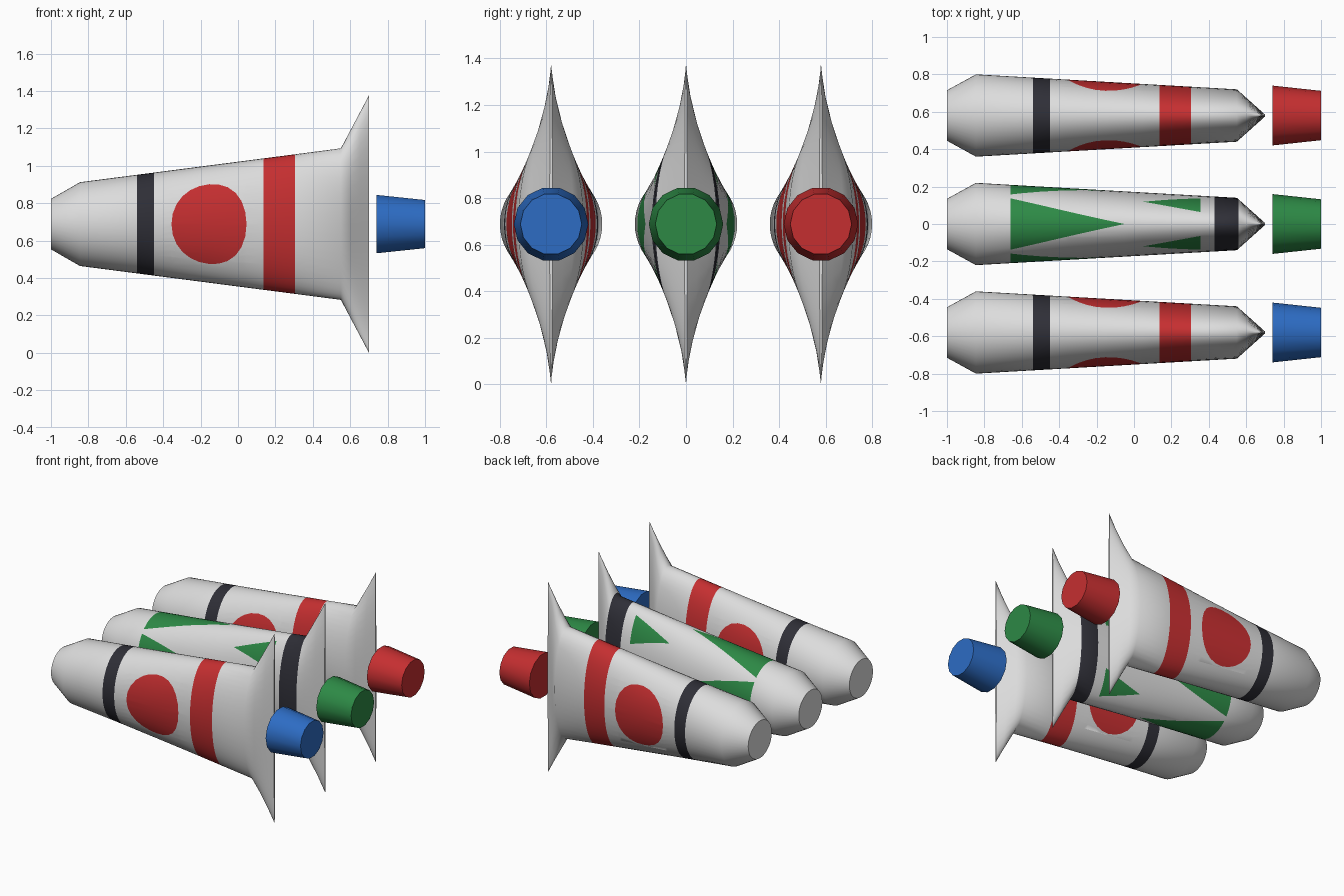
import bpy, bmesh, math
from math import pi, sin, cos, radians
from mathutils import Vector

if "Cube" in bpy.data.objects:
    bpy.data.objects.remove(bpy.data.objects["Cube"])

ZC = 0.688          # height of the tube axes
SEGS = 48


def material(name, rgb):
    m = bpy.data.materials.new(name)
    m.diffuse_color = (*rgb, 1)
    m.use_nodes = True
    m.node_tree.nodes["Principled BSDF"].inputs["Base Color"].default_value = m.diffuse_color
    return m


white = material("white", (0.72, 0.72, 0.72))
red = material("red", (0.56, 0.028, 0.03))
green = material("green", (0.026, 0.25, 0.06))
blue = material("blue", (0.026, 0.15, 0.55))
dark = material("charcoal", (0.028, 0.028, 0.038))

# tube stations: x, half width in y, half height in z
STATIONS = [(-1.0, 0.135, 0.135), (-0.845, 0.22, 0.224),
            (0.55, 0.14, 0.405), (0.70, 0.006, ZC)]


def section(x):
    for (x0, a0, b0), (x1, a1, b1) in zip(STATIONS, STATIONS[1:]):
        if x <= x1 + 1e-6:
            t = (x - x0) / (x1 - x0)
            return a0 + (a1 - a0) * t, b0 + (b1 - b0) * t


def fold(t, period):
    """Angular distance to the nearest multiple of the period."""
    return abs((t + period / 2) % period - period / 2)


# painted patterns, as rules in (x, angle) space
DOT_X, DOT_R, DOT_T = -0.155, 0.20, 0.745
BIG = (-0.66, -0.05, radians(41))       # base x, apex x, half angle
SMALL = (0.355, 0.05, radians(20))


def dot_paint(x, t):
    if -0.54 < x < -0.45:
        return 2
    if 0.135 < x < 0.305:
        return 1
    return int(((x - DOT_X) / DOT_R) ** 2 + (fold(t, pi) / DOT_T) ** 2 < 1)


def in_triangle(x, d, tri):
    s = (x - tri[1]) / (tri[0] - tri[1])
    return 0 < s < 1 and d < tri[2] * s


def triangle_paint(x, t):
    if 0.43 < x < 0.56:
        return 2
    return int(in_triangle(x, fold(t, pi / 2), BIG)
               or in_triangle(x, fold(t - pi / 4, pi / 2), SMALL))


def cut(bm, box, co, no):
    """Cut the flat sheet along a line, only inside a box."""
    x0, x1, t0, t1 = box
    geom = set()
    for f in bm.faces:
        c = f.calc_center_median()
        if x0 < c.x < x1 and t0 < c.y < t1:
            geom.update([f], f.edges, f.verts)
    bmesh.ops.bisect_plane(bm, geom=list(geom), dist=1e-5,
                           plane_co=(*co, 0), plane_no=Vector((*no, 0)).normalized())


def cut_dots(bm):
    for c in (0, pi):
        box = (DOT_X - DOT_R, DOT_X + DOT_R, c - pi / 4, c + pi / 4)
        for k in range(24):
            a = 2 * pi * (k + 0.5) / 24
            cut(bm, box, (DOT_X + DOT_R * cos(a) * 0.995, c + DOT_T * sin(a) * 0.995),
                (cos(a) / DOT_R, sin(a) / DOT_T))


def cut_triangles(bm):
    for k in range(-1, 8):
        c = k * pi / 4
        base, apex, h = BIG if k % 2 == 0 else SMALL
        box = (min(base, apex), max(base, apex), c - h * 1.12, c + h * 1.12)
        for s in (-1, 1):
            cut(bm, box, (apex, c), (s * h, apex - base))


def finish(bm, name, mats):
    bmesh.ops.recalc_face_normals(bm, faces=bm.faces)
    me = bpy.data.meshes.new(name)
    bm.to_mesh(me)
    bm.free()
    for m in mats:
        me.materials.append(m)
    ob = bpy.data.objects.new(name, me)
    bpy.context.collection.objects.link(ob)
    return ob


def tube(name, y, rings, cutter, paint, colour):
    # flat sheet in (x, angle)
    bm = bmesh.new()
    rows = [[bm.verts.new((x, -pi / 4 + 2 * pi * j / SEGS, 0)) for j in range(SEGS + 1)]
            for x in rings]
    for r0, r1 in zip(rows, rows[1:]):
        for j in range(SEGS):
            bm.faces.new((r0[j], r1[j], r1[j + 1], r0[j + 1]))
    # cut and paint the pattern
    cutter(bm)
    for f in bm.faces:
        c = f.calc_center_median()
        f.material_index = paint(c.x, c.y)
        f.smooth = True
    # roll the sheet into the tapering tube
    for v in bm.verts:
        x, t = v.co.x, v.co.y
        a, b = section(x)
        v.co = (x, y + a * cos(t), ZC + b * sin(t))
    bmesh.ops.remove_doubles(bm, verts=bm.verts, dist=1e-5)
    bmesh.ops.holes_fill(bm, edges=[e for e in bm.edges if e.is_boundary], sides=0)
    # crisp rims at both ends
    for e in bm.edges:
        p, q = (v.co.x for v in e.verts)
        if abs(p - q) < 1e-4 and (p < -0.999 or p > 0.699):
            e.smooth = False
    return finish(bm, name, (white, colour, dark))


def cap(name, y, colour):
    bm = bmesh.new()
    n = 14
    ends = [[bm.verts.new((x, y + r * cos(2 * pi * j / n), ZC + r * sin(2 * pi * j / n)))
             for j in range(n)] for x, r in ((0.74, 0.16), (1.0, 0.132))]
    for e in ends:
        bm.faces.new(e)
    for j in range(n):
        k = (j + 1) % n
        f = bm.faces.new((ends[0][j], ends[0][k], ends[1][k], ends[1][j]))
        f.smooth = True
    for e in bm.edges:
        if abs(e.verts[0].co.x - e.verts[1].co.x) < 1e-4:
            e.smooth = False
    return finish(bm, name, (colour,))


dot_rings = [-1, -0.845, -0.54, -0.45, DOT_X - DOT_R, DOT_X, DOT_X + DOT_R,
             0.135, 0.305, 0.55, 0.60, 0.65, 0.70]
tri_rings = [-1, -0.845, -0.66, -0.35, -0.05, 0.05, 0.2, 0.355, 0.43,
             0.55, 0.56, 0.60, 0.65, 0.70]

tube("front_tube", -0.58, dot_rings, cut_dots, dot_paint, red)
tube("middle_tube", 0, tri_rings, cut_triangles, triangle_paint, green)
tube("back_tube", 0.58, dot_rings, cut_dots, dot_paint, red)
cap("front_cap", -0.58, blue)
cap("middle_cap", 0, green)
cap("back_cap", 0.58, red)
